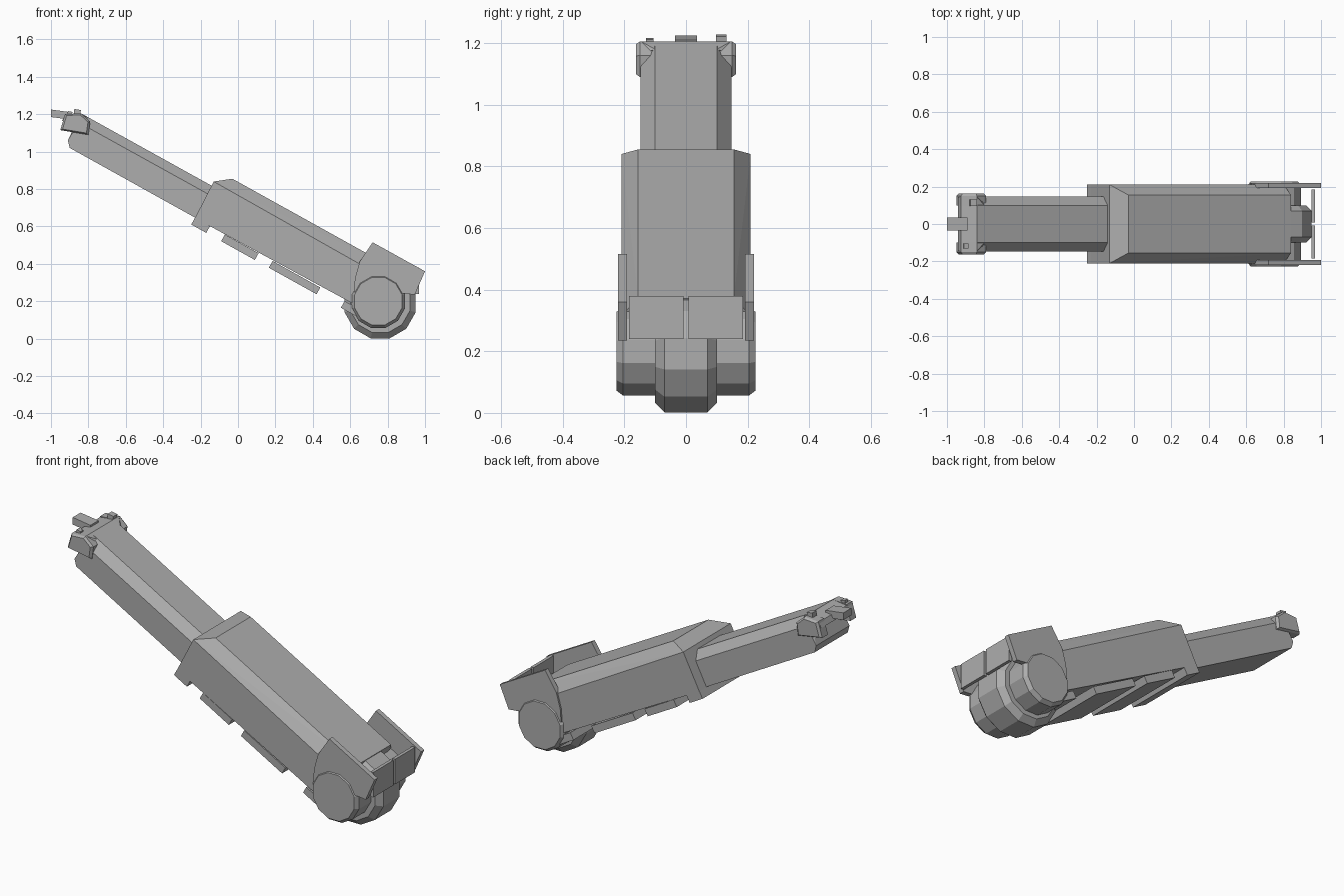
import bpy, bmesh, math

if "Cube" in bpy.data.objects:
    bpy.data.objects.remove(bpy.data.objects["Cube"])

grey = bpy.data.materials.new("plain grey")
grey.diffuse_color = (0.42, 0.42, 0.42, 1)
grey.use_nodes = True
grey.node_tree.nodes["Principled BSDF"].inputs["Base Color"].default_value = grey.diffuse_color


def finish(name, bm):
    bmesh.ops.recalc_face_normals(bm, faces=bm.faces)
    me = bpy.data.meshes.new(name)
    bm.to_mesh(me)
    bm.free()
    me.materials.append(grey)
    ob = bpy.data.objects.new(name, me)
    bpy.context.collection.objects.link(ob)
    return ob


def hull(name, pts):
    """Convex solid, symmetric in y, from (x, z, half width) points."""
    bm = bmesh.new()
    for x, z, w in pts:
        for s in (-1, 1):
            bm.verts.new((x, s * w, z))
    r = bmesh.ops.convex_hull(bm, input=bm.verts)
    bmesh.ops.delete(bm, geom=list({v for v in r["geom_interior"]}), context="VERTS")
    bmesh.ops.dissolve_limit(bm, angle_limit=0.03, verts=bm.verts, edges=bm.edges)
    return finish(name, bm)


def prism(name, pts, y0, y1):
    """Side outline in (x, z) extruded from y0 to y1."""
    bm = bmesh.new()
    f = bm.faces.new([bm.verts.new((x, y0, z)) for x, z in pts])
    r = bmesh.ops.extrude_face_region(bm, geom=[f])
    vs = [g for g in r["geom"] if isinstance(g, bmesh.types.BMVert)]
    bmesh.ops.translate(bm, verts=vs, vec=(0, y1 - y0, 0))
    return finish(name, bm)


def drum(name, cx, cz, rings, n=12):
    """Lathe along y from (y, radius) rings."""
    bm = bmesh.new()
    loops = []
    for y, r in rings:
        loops.append([bm.verts.new((cx + r * math.cos(a), y, cz + r * math.sin(a)))
                      for a in (2 * math.pi * (i + 0.5) / n for i in range(n))])
    for a, b in zip(loops, loops[1:]):
        for i in range(n):
            j = (i + 1) % n
            bm.faces.new((a[i], a[j], b[j], b[i]))
    bm.faces.new(loops[0])
    bm.faces.new(loops[-1])
    return finish(name, bm)


# Outer sleeve with chamfered top
hull("outer_sleeve", [(-0.13, 0.84, 0.21), (-0.03, 0.855, 0.155), (0.84, 0.372, 0.155),
                      (0.80, 0.315, 0.21), (0.72, 0.13, 0.21), (-0.23, 0.645, 0.21)])

# Pads under the sleeve, separated by notches
for i, (a, b) in enumerate(((-0.25, -0.17), (-0.09, 0.09), (0.165, 0.42), (0.55, 0.68))):
    za, zb = 0.61 - 0.556 * (a + 0.25), 0.61 - 0.556 * (b + 0.25)
    prism(f"sleeve_pad_{i}", [(a, za), (b, zb), (b + 0.02, zb + 0.036), (a + 0.02, za + 0.036)],
          -0.21, 0.21)

# Inner arm
hull("inner_arm", [(-0.84, 1.205, 0.10), (-0.10, 0.795, 0.10), (-0.10, 0.74, 0.147),
                   (-0.85, 1.155, 0.147), (-0.91, 1.06, 0.147), (-0.90, 1.02, 0.147),
                   (-0.10, 0.575, 0.147)])

# Head cap, side pods, nose and studs
hull("head_cap", [(-0.925, 1.195, 0.145), (-0.84, 1.205, 0.145), (-0.80, 1.18, 0.10),
                  (-0.94, 1.165, 0.145), (-0.82, 1.165, 0.145)])
for s, side in ((-1, "front"), (1, "back")):
    bm = bmesh.new()
    for y, k in ((0.10, 1.0), (0.15, 1.0), (0.162, 0.85)):
        for x, z in ((-0.925, 1.2), (-0.95, 1.115), (-0.80, 1.09), (-0.79, 1.16), (-0.84, 1.205)):
            bm.verts.new((-0.87 + (x + 0.87) * k, s * y, 1.15 + (z - 1.15) * k))
    bmesh.ops.convex_hull(bm, input=bm.verts)
    bmesh.ops.dissolve_limit(bm, angle_limit=0.03, verts=bm.verts, edges=bm.edges)
    finish(f"head_pod_{side}", bm)
prism("nose_bar", [(-1.0, 1.225), (-1.0, 1.185), (-0.89, 1.17), (-0.89, 1.21)], -0.035, 0.035)
prism("large_stud", [(-0.88, 1.19), (-0.845, 1.19), (-0.84, 1.222), (-0.875, 1.228)], 0.097, 0.132)
prism("small_stud", [(-0.915, 1.18), (-0.89, 1.18), (-0.885, 1.212), (-0.91, 1.217)], -0.13, -0.105)

# Shoulder drums
drum("middle_drum", 0.76, 0.192, [(-0.10, 0.165), (-0.07, 0.197), (0.07, 0.197), (0.10, 0.165)])
for s, side in ((-1, "front"), (1, "back")):
    drum(f"side_drum_{side}", 0.75, 0.20,
         [(s * 0.06, 0.148), (s * 0.205, 0.148), (s * 0.226, 0.132)])
    # Side guard and rear flap
    prism(f"side_guard_{side}", [(0.72, 0.515), (1.0, 0.36), (0.945, 0.235), (0.80, 0.25),
                                 (0.62, 0.25), (0.625, 0.32), (0.65, 0.41)], s * 0.192, s * 0.22)
    prism(f"rear_flap_{side}", [(0.95, 0.24), (0.968, 0.24), (0.968, 0.38), (0.95, 0.38)],
          s * 0.008, s * 0.185)
